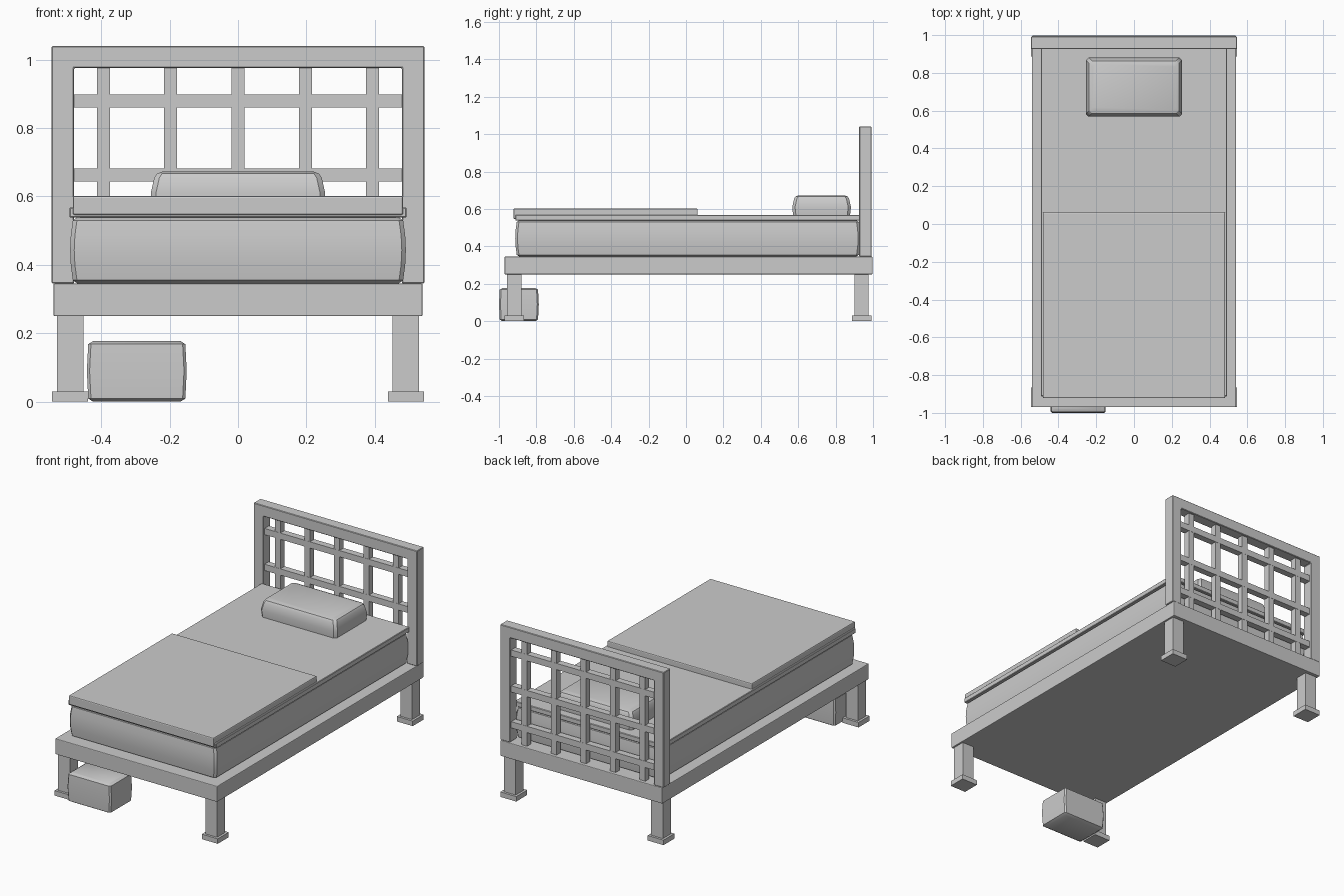
import bpy, bmesh
from math import radians

if "Cube" in bpy.data.objects:
    bpy.data.objects.remove(bpy.data.objects["Cube"])


def finish(name, bm, bevel=0.0, segs=2):
    bmesh.ops.recalc_face_normals(bm, faces=bm.faces)
    me = bpy.data.meshes.new(name)
    bm.to_mesh(me)
    bm.free()
    ob = bpy.data.objects.new(name, me)
    bpy.context.collection.objects.link(ob)
    if bevel:
        m = ob.modifiers.new("Bevel", 'BEVEL')
        m.width, m.segments = bevel, segs
    return ob


def smooth(ob):
    bpy.ops.object.select_all(action='DESELECT')
    ob.select_set(True)
    bpy.context.view_layer.objects.active = ob
    bpy.ops.object.shade_smooth_by_angle(angle=radians(30))


def box(name, x, y, z, bevel=0.0, segs=2):
    bm = bmesh.new()
    bmesh.ops.create_cube(bm, size=1)
    for v in bm.verts:
        v.co = [a[0] + (c + 0.5) * (a[1] - a[0]) for c, a in zip(v.co, (x, y, z))]
    return finish(name, bm, bevel, segs)


def cushion(name, x, y, rings, corner):
    """Stack of chamfered rectangles; each ring is (z, inset)."""
    bm = bmesh.new()
    loops = []
    for z, i in rings:
        x0, x1, y0, y1, c = x[0] + i, x[1] - i, y[0] + i, y[1] - i, corner
        pts = [(x0 + c, y0), (x1 - c, y0), (x1, y0 + c), (x1, y1 - c),
               (x1 - c, y1), (x0 + c, y1), (x0, y1 - c), (x0, y0 + c)]
        loops.append([bm.verts.new((px, py, z)) for px, py in pts])
    for a, b in zip(loops, loops[1:]):
        for k in range(8):
            n = (k + 1) % 8
            bm.faces.new((a[k], a[n], b[n], b[k]))
    bm.faces.new(loops[0][::-1])
    bm.faces.new(loops[-1])
    ob = finish(name, bm)
    smooth(ob)
    return ob


# Bed base slab
box("bed_base", (-0.54, 0.54), (-0.97, 0.997), (0.25, 0.345), 0.004)

# Legs with square feet
for side, sx in (("left", -1), ("right", 1)):
    for end, y in (("front", -0.918), ("rear", 0.939)):
        cx = sx * 0.491
        box(f"{end}_{side}_leg", (cx - 0.039, cx + 0.039), (y - 0.038, y + 0.038), (0.03, 0.25))
        box(f"{end}_{side}_foot", (cx - 0.053, cx + 0.053), (y - 0.052, y + 0.052), (0, 0.03))

# Headboard surround: one extruded upside-down U
bm = bmesh.new()
outline = [(-0.545, 0.345), (-0.545, 1.04), (0.545, 1.04), (0.545, 0.345),
           (0.48, 0.345), (0.48, 0.975), (-0.48, 0.975), (-0.48, 0.345)]
face = bm.faces.new([bm.verts.new((x, 0.926, z)) for x, z in outline])
new = bmesh.ops.extrude_face_region(bm, geom=[face])["geom"]
bmesh.ops.translate(bm, vec=(0, 0.066, 0),
                    verts=[g for g in new if isinstance(g, bmesh.types.BMVert)])
finish("headboard_frame", bm, 0.003, 1)

# Headboard lattice
for i in range(5):
    x = (i - 2) * 0.197
    box(f"lattice_upright_{i + 1}", (x - 0.019, x + 0.019), (0.94, 0.978), (0.34, 0.98))
for i in range(3):
    z = 0.447 + i * 0.216
    box(f"lattice_rail_{i + 1}", (-0.485, 0.485), (0.939, 0.979), (z - 0.019, z + 0.019))

# Mattress
cushion("mattress", (-0.491, 0.491), (-0.913, 0.932),
        [(0.345, 0.022), (0.355, 0.008), (0.4, 0.002), (0.443, 0),
         (0.486, 0.002), (0.53, 0.008), (0.54, 0.022)], 0.012)

# Sheet and folded blanket
box("sheet", (-0.493, 0.493), (-0.912, 0.93), (0.538, 0.568), 0.003, 1)
box("blanket", (-0.483, 0.483), (-0.922, 0.062), (0.546, 0.602), 0.006, 2)

# Pillow
cushion("pillow", (-0.255, 0.255), (0.568, 0.882),
        [(0.555, 0.006), (0.61, 0), (0.655, 0.01), (0.667, 0.018), (0.673, 0.035)], 0.015)

# Storage box under the foot end
cushion("storage_box", (-0.442, -0.15), (-1.0, -0.787),
        [(0.0, 0.018), (0.009, 0.004), (0.09, 0), (0.168, 0.004), (0.177, 0.018)], 0.008)
